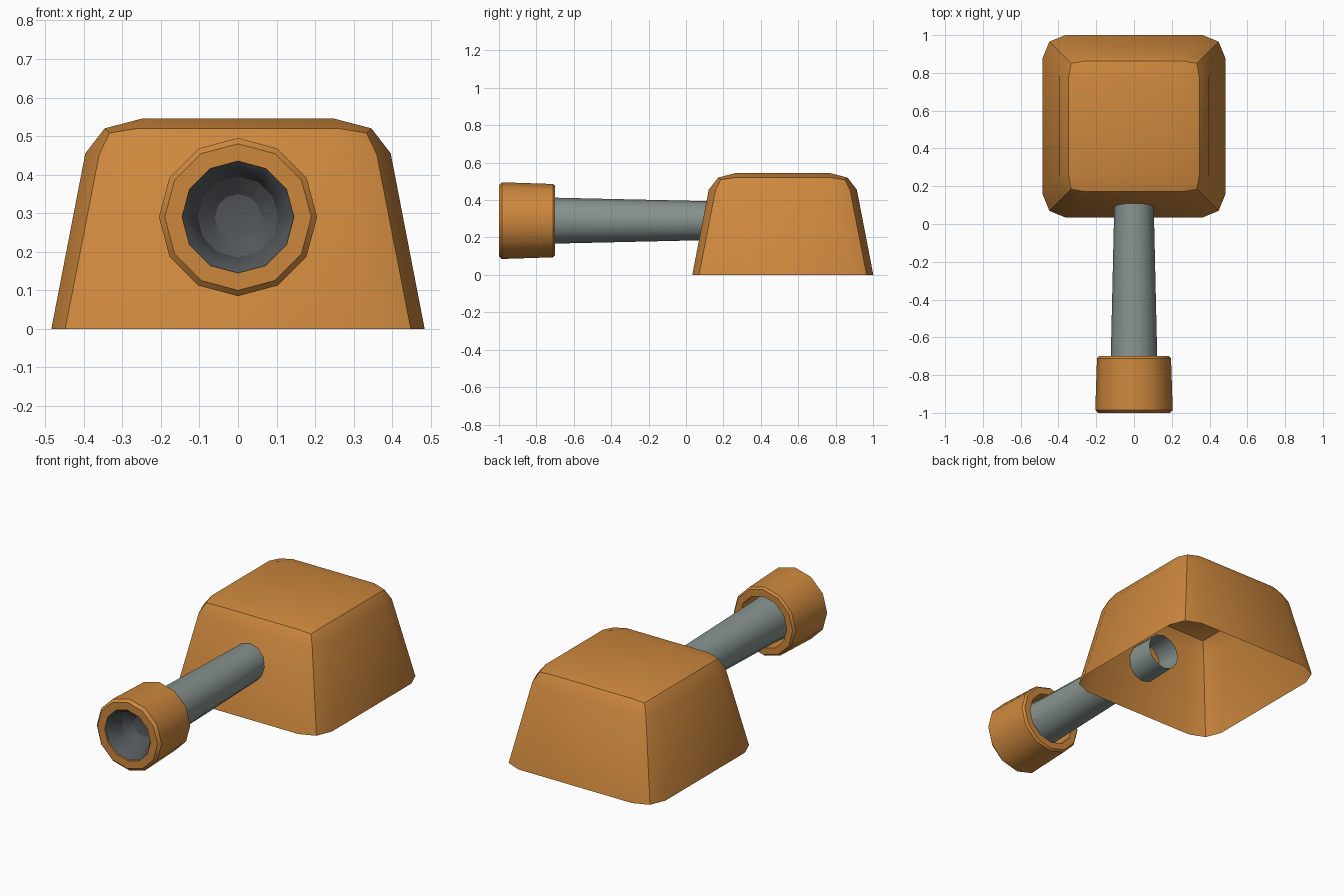
import bpy, math

if "Cube" in bpy.data.objects:
    bpy.data.objects.remove(bpy.data.objects["Cube"])

def material(name, rgb):
    m = bpy.data.materials.new(name)
    m.diffuse_color = (*rgb, 1)
    m.use_nodes = True
    m.node_tree.nodes["Principled BSDF"].inputs["Base Color"].default_value = m.diffuse_color
    return m

ORANGE = material("orange paint", (0.61, 0.245, 0.047))
GREY = material("barrel grey", (0.24, 0.29, 0.27))
DARK = material("bore dark grey", (0.085, 0.095, 0.1))

def add_object(name, verts, faces, mat):
    me = bpy.data.meshes.new(name)
    me.from_pydata(verts, [], faces)
    me.materials.append(mat)
    ob = bpy.data.objects.new(name, me)
    bpy.context.collection.objects.link(ob)
    bpy.ops.object.select_all(action='DESELECT')
    ob.select_set(True)
    bpy.context.view_layer.objects.active = ob
    bpy.ops.object.mode_set(mode='EDIT')
    bpy.ops.mesh.select_all(action='SELECT')
    bpy.ops.mesh.remove_doubles(threshold=0.0005)
    bpy.ops.mesh.normals_make_consistent(inside=False)
    bpy.ops.object.mode_set(mode='OBJECT')
    bpy.ops.object.shade_smooth_by_angle(angle=math.radians(30))
    return ob

def lathe(name, profile, mat, closed=False, sides=12, cz=0.29):
    """Revolve (y, radius) points about the gun axis."""
    verts = []
    for y, r in profile:
        for i in range(sides):
            a = 2 * math.pi * i / sides
            verts.append((r * math.sin(a), y, cz + r * math.cos(a)))
    n = len(profile)
    faces = []
    for k in range(n if closed else n - 1):
        a, b = k * sides, (k + 1) % n * sides
        faces += [(a + i, a + (i + 1) % sides, b + (i + 1) % sides, b + i)
                  for i in range(sides)]
    return add_object(name, verts, faces, mat)

# Turret body: twelve-point rings, open underneath
CY = 0.5175
rings = [  # side offset, side half width, side z, corner offset, corner z
    (0.484, 0.36, 0.0, 0.448, 0.0),
    (0.396, 0.265, 0.455, 0.36, 0.452),
    (0.346, 0.26, 0.52, 0.333, 0.508),
    (0.25, 0.25, 0.545, 0.25, 0.545),
]
verts, faces = [], []
for off, w, z, c, cz in rings:
    for q in range(4):
        ca, sa = round(math.cos(q * math.pi / 2)), round(math.sin(q * math.pi / 2))
        for x, y, h in ((off, -w, z), (off, w, z), (c, c, cz)):
            verts.append((x * ca - y * sa, CY + x * sa + y * ca, h))
for k in range(2):
    for i in range(12):
        j = (i + 1) % 12
        faces.append((k * 12 + i, k * 12 + j, k * 12 + 12 + j, k * 12 + 12 + i))
for q in range(4):  # top border strips and corner quads
    s, nxt = 24 + q * 3, 24 + (q * 3 + 3) % 12
    t, tn = 36 + q * 3, 36 + (q * 3 + 3) % 12
    faces += [(s, s + 1, tn, t), (s + 1, s + 2, nxt, tn)]
faces.append((36, 39, 42, 45))
add_object("turret_body", verts, faces, ORANGE)

# Gun barrel: tapered tube, open inside the body
lathe("gun_barrel", [(0.25, 0.101), (-0.71, 0.123), (-0.97, 0.143)], GREY)

# Muzzle sleeve: hollow chamfered ring around the barrel
lathe("muzzle_sleeve", [(-0.985, 0.205), (-1.0, 0.19), (-1.0, 0.145), (-0.70, 0.148),
                        (-0.70, 0.186), (-0.712, 0.196)], ORANGE, closed=True)

# Bore: bevelled lip and closed concave bowl
bore = lathe("muzzle_bore", [(-0.99, 0.145), (-0.97, 0.125), (-0.90, 0.105),
                             (-0.86, 0.06), (-0.85, 0.0)], DARK)
bore.data.flip_normals()
